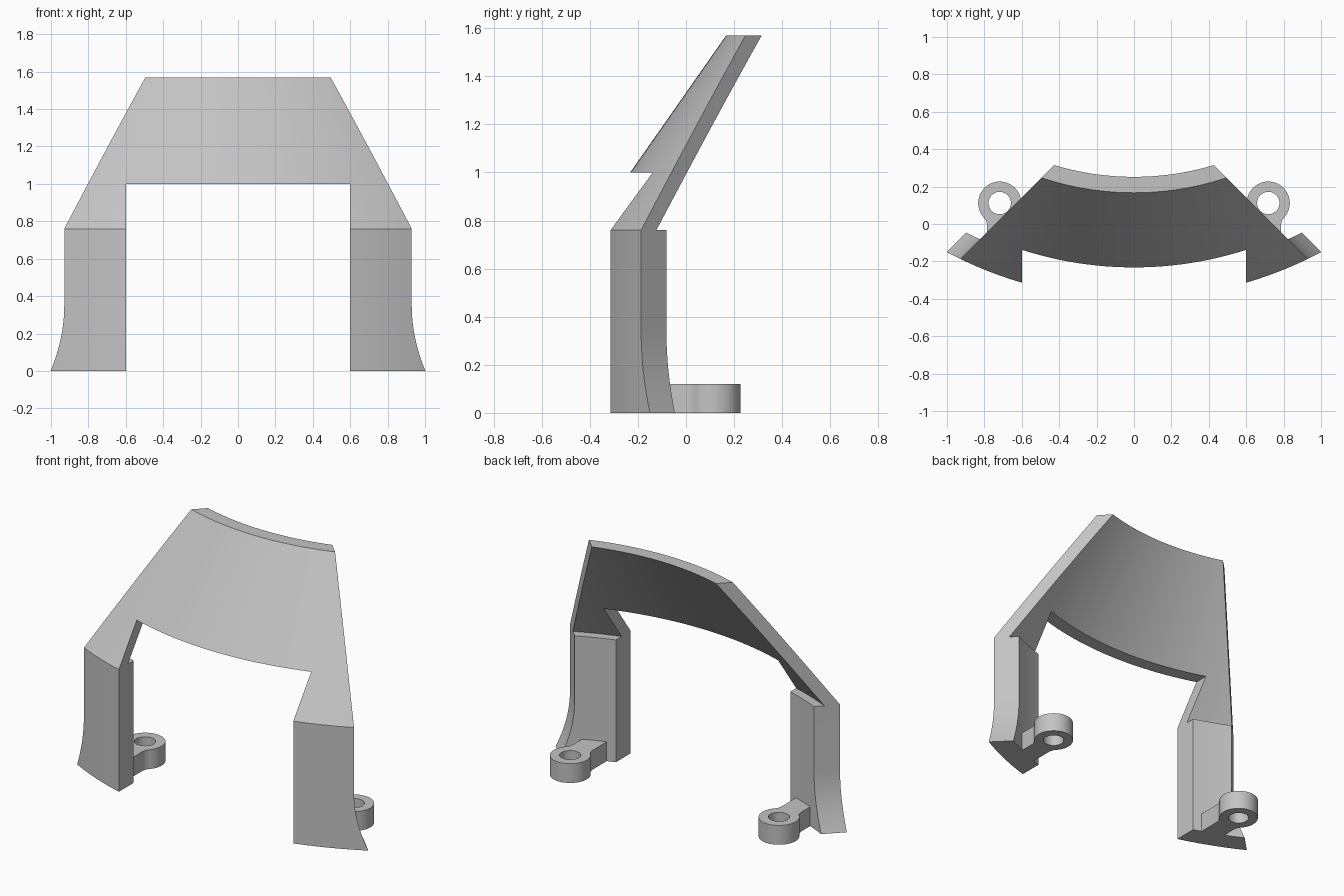
import bpy, bmesh, math

if "Cube" in bpy.data.objects:
    bpy.data.objects.remove(bpy.data.objects["Cube"], do_unlink=True)

AXIS_Y = 1.73                  # shared axis of the curved walls
INNER_X = 0.6                  # inner face of the legs
LEG_TOP, ARCH, TOP = 0.76, 1.0, 1.57
SIDE = 0.742                   # 45 degree side planes: |x| + y = SIDE

grey = bpy.data.materials.new("light grey")
grey.use_nodes = True
grey.diffuse_color = (0.55, 0.55, 0.55, 1)
grey.node_tree.nodes["Principled BSDF"].inputs["Base Color"].default_value = grey.diffuse_color


def finish(name, bm):
    bmesh.ops.recalc_face_normals(bm, faces=bm.faces)
    mesh = bpy.data.meshes.new(name)
    bm.to_mesh(mesh)
    bm.free()
    mesh.materials.append(grey)
    obj = bpy.data.objects.new(name, mesh)
    bpy.context.collection.objects.link(obj)
    bpy.ops.object.select_all(action='DESELECT')
    obj.select_set(True)
    bpy.context.view_layer.objects.active = obj
    bpy.ops.object.shade_smooth_by_angle(angle=math.radians(30))


def side_x(radius, side):
    """Where the wall of this radius meets the slanted side plane."""
    a = AXIS_Y - side
    return (math.sqrt(2 * radius ** 2 - a ** 2) - a) / 2


def shell(name, cols, rows, point, keep):
    """Thick curved wall made of the kept cells of a grid."""
    bm = bmesh.new()
    verts = {}

    def v(i, j, layer):
        if (i, j, layer) not in verts:
            verts[i, j, layer] = bm.verts.new(point(i, j, layer))
        return verts[i, j, layer]

    cells = {(i, j) for i in range(cols) for j in range(rows) if keep(i, j)}
    for i, j in cells:
        ring = [(i, j), (i + 1, j), (i + 1, j + 1), (i, j + 1)]
        for layer in (0, 1):
            bm.faces.new([v(*p, layer) for p in ring])
        for k, (di, dj) in enumerate([(0, -1), (1, 0), (0, 1), (-1, 0)]):
            if (i + di, j + dj) not in cells:
                p, q = ring[k], ring[(k + 1) % 4]
                bm.faces.new([v(*p, 0), v(*q, 0), v(*q, 1), v(*p, 1)])
    finish(name, bm)


def on_wall(x, radius, z):
    return (x, AXIS_Y - math.sqrt(radius ** 2 - x ** 2), z)


# Sloped conical visor with an arch cut out of its lower middle
WING, MID, LOW, HIGH = 6, 24, 4, 8


def cone_radius(z, layer):
    return 2.13 - 0.7 * (z - LEG_TOP) - 0.085 * layer


def visor_point(i, j, layer):
    if j <= LOW:
        z = LEG_TOP + (ARCH - LEG_TOP) * j / LOW
    else:
        z = ARCH + (TOP - ARCH) * (j - LOW) / HIGH
    r = cone_radius(z, layer)
    edge = side_x(r, SIDE)
    notch = INNER_X
    if z > ARCH:
        notch *= edge / side_x(cone_radius(ARCH, layer), SIDE)
    s = i - WING - MID / 2
    if abs(s) <= MID / 2:
        x = notch * s / (MID / 2)
    else:
        x = math.copysign(notch + (edge - notch) * (abs(s) - MID / 2) / WING, s)
    return on_wall(x, r, z)


shell("visor", 2 * WING + MID, LOW + HIGH, visor_point,
      lambda i, j: j >= LOW or not WING <= i < WING + MID)


# Upright legs whose outer sides flare out near the floor
FLARE, FLARE_ROWS = 0.35, 10


def make_leg(name, sign):
    def leg_point(i, j, layer):
        z = FLARE * j / FLARE_ROWS if j <= FLARE_ROWS else LEG_TOP
        side = SIDE + 0.11 * max(0, 1 - z / FLARE) ** 2
        r = 1.99 if layer else 2.13
        x = INNER_X + (side_x(r, side) - INNER_X) * i / WING
        x, y, z = on_wall(x, r, z)
        return (sign * x, y, z)
    shell(name, WING, FLARE_ROWS + 1, leg_point, lambda i, j: True)


# Mounting ear: a ring with a short neck running into the back of the leg
def make_ear(name, sign):
    cx, cy, radius, hole, height, n = 0.718, 0.112, 0.115, 0.06, 0.12, 40
    arc = [math.radians(-42 + 264 * k / n) for k in range(n + 1)]
    outer = [(radius * math.cos(a), radius * math.sin(a)) for a in arc]
    neck = [(0.073, -0.093), (0.067, -0.12), (0.067, -0.31)]
    outer += [(-x, y) for x, y in neck] + neck[::-1]
    angles = arc + [math.radians(a) for a in (232, 243, 256, 284, 297, 308)]
    inner = [(hole * math.cos(a), hole * math.sin(a)) for a in angles]
    bm = bmesh.new()
    loops = [[bm.verts.new((sign * (cx + x), cy + y, z)) for x, y in pts]
             for pts, z in ((outer, 0), (outer, height), (inner, height), (inner, 0))]
    count = len(outer)
    for k in range(4):
        a, b = loops[k], loops[(k + 1) % 4]
        for m in range(count):
            w = (m + 1) % count
            bm.faces.new([a[m], a[w], b[w], b[m]])
    finish(name, bm)


for label, sign in (("left", 1), ("right", -1)):
    make_leg(label + "_leg", sign)
    make_ear(label + "_mounting_ear", sign)
